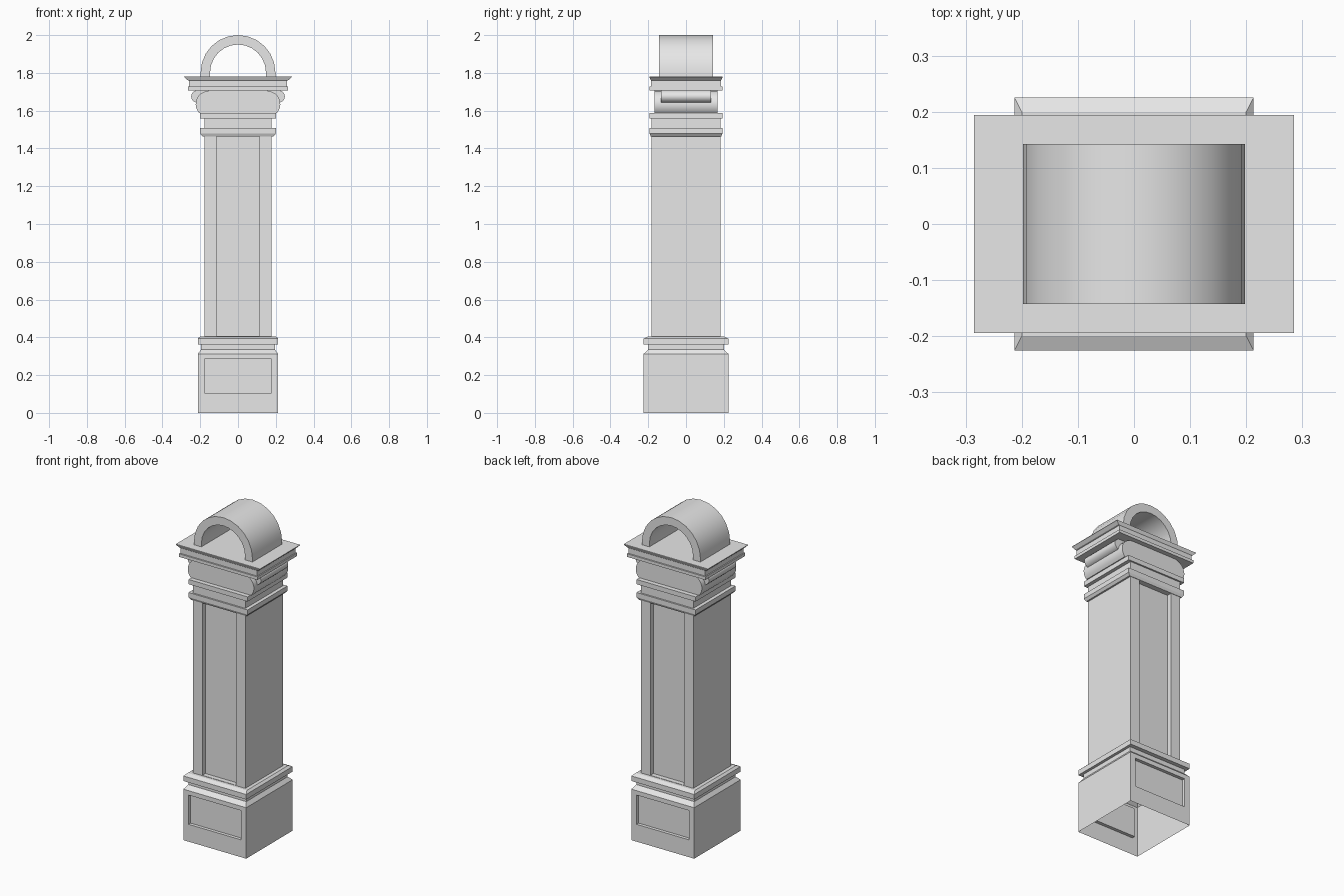
import bpy, bmesh
from math import sin, cos, pi, radians

cube = bpy.data.objects.get("Cube")
if cube:
    bpy.data.objects.remove(cube)

stone = bpy.data.materials.new("grey_stone")
stone.use_nodes = True
stone.diffuse_color = (0.8, 0.8, 0.8, 1)
stone.node_tree.nodes["Principled BSDF"].inputs["Base Color"].default_value = (0.8, 0.8, 0.8, 1)


def finish(bm, name, smooth=False):
    mesh = bpy.data.meshes.new(name)
    bm.to_mesh(mesh)
    bm.free()
    mesh.materials.append(stone)
    obj = bpy.data.objects.new(name, mesh)
    bpy.context.collection.objects.link(obj)
    if smooth:
        bpy.ops.object.select_all(action='DESELECT')
        obj.select_set(True)
        bpy.context.view_layer.objects.active = obj
        bpy.ops.object.shade_smooth_by_angle(angle=radians(35))
    return obj


def stack(name, sections, cap_bottom=True, panels=()):
    """Loft rectangles (half x, half y, z); panels are (level, half x, z0, z1, depth)."""
    bm = bmesh.new()
    rings = [[bm.verts.new((sx * x, sy * y, z))
              for sx, sy in ((-1, -1), (1, -1), (1, 1), (-1, 1))] for x, y, z in sections]
    walls = []
    for a, b in zip(rings, rings[1:]):
        walls.append([bm.faces.new((a[i], a[(i + 1) % 4], b[(i + 1) % 4], b[i]))
                      for i in range(4)])
    bm.faces.new(rings[-1])
    if cap_bottom:
        bm.faces.new(rings[0][::-1])
    bm.normal_update()
    # Sunk panels on the front and back walls
    for level, half, z0, z1, depth in panels:
        for face in (walls[level][0], walls[level][2]):
            mid = face.calc_center_median()
            inward = -1 if mid.y > 0 else 1
            for sunk in (0, depth):
                bmesh.ops.inset_individual(bm, faces=[face], thickness=0.0005)
                for v in face.verts:
                    v.co = (half if v.co.x > 0 else -half, mid.y + inward * sunk,
                            z1 if v.co.z > mid.z else z0)
    return finish(bm, name)


def extrude_profile(name, points, half_y):
    """Extrude an x-z outline along y."""
    bm = bmesh.new()
    face = bm.faces.new([bm.verts.new((x, -half_y, z)) for x, z in points])
    new = bmesh.ops.extrude_face_region(bm, geom=[face])["geom"]
    bmesh.ops.translate(bm, vec=(0, 2 * half_y, 0),
                        verts=[v for v in new if isinstance(v, bmesh.types.BMVert)])
    bmesh.ops.recalc_face_normals(bm, faces=bm.faces)
    return finish(bm, name, smooth=True)


def arc(cx, cz, rx, rz, a0, a1, n):
    angles = [radians(a0 + (a1 - a0) * i / n) for i in range(n + 1)]
    return [(cx + rx * cos(a), cz + rz * sin(a)) for a in angles]


def mirrored(half):
    return half + [(-x, z) for x, z in reversed(half)]


# Pedestal, hollow underneath, with sunk panels
stack("pedestal", [
    (.213, .225, 0), (.213, .225, .312), (.196, .2, .335), (.196, .2, .362),
    (.213, .225, .362), (.213, .225, .393), (.2, .2, .405)],
    cap_bottom=False, panels=[(0, .177, .106, .285, .02)])

# Shaft with full-height sunk panels
stack("shaft", [(.178, .183, .405), (.178, .183, 1.465)],
      panels=[(0, .113, .407, 1.463, .03)])

# Neck mouldings
stack("neck", [
    (.188, .186, 1.463), (.2, .193, 1.478), (.2, .193, 1.507), (.178, .183, 1.507),
    (.178, .183, 1.558), (.2, .193, 1.558), (.2, .193, 1.587)])

# Scrolled capital: broad lower scroll and narrower upper roll
extrude_profile("capital_scroll", mirrored(arc(.15, 1.635, .074, .071, -42, 90, 10)), .166)
extrude_profile("capital_roll", mirrored(arc(.205, 1.675, .043, .035, -90, 90, 12)), .132)

# Abacus with flared top slab
stack("abacus", [
    (.266, .193, 1.708), (.266, .193, 1.727), (.259, .184, 1.727), (.259, .184, 1.76),
    (.268, .186, 1.762), (.285, .194, 1.778), (.285, .194, 1.781)])

# Half-round arch on top
outer = [(.198, 1.778)] + arc(0, 1.802, .198, .198, 0, 180, 12) + [(-.198, 1.778)]
inner = [(.148, 1.778)] + arc(0, 1.802, .148, .148, 0, 180, 12) + [(-.148, 1.778)]
extrude_profile("top_arch", outer + inner[::-1], .143)
